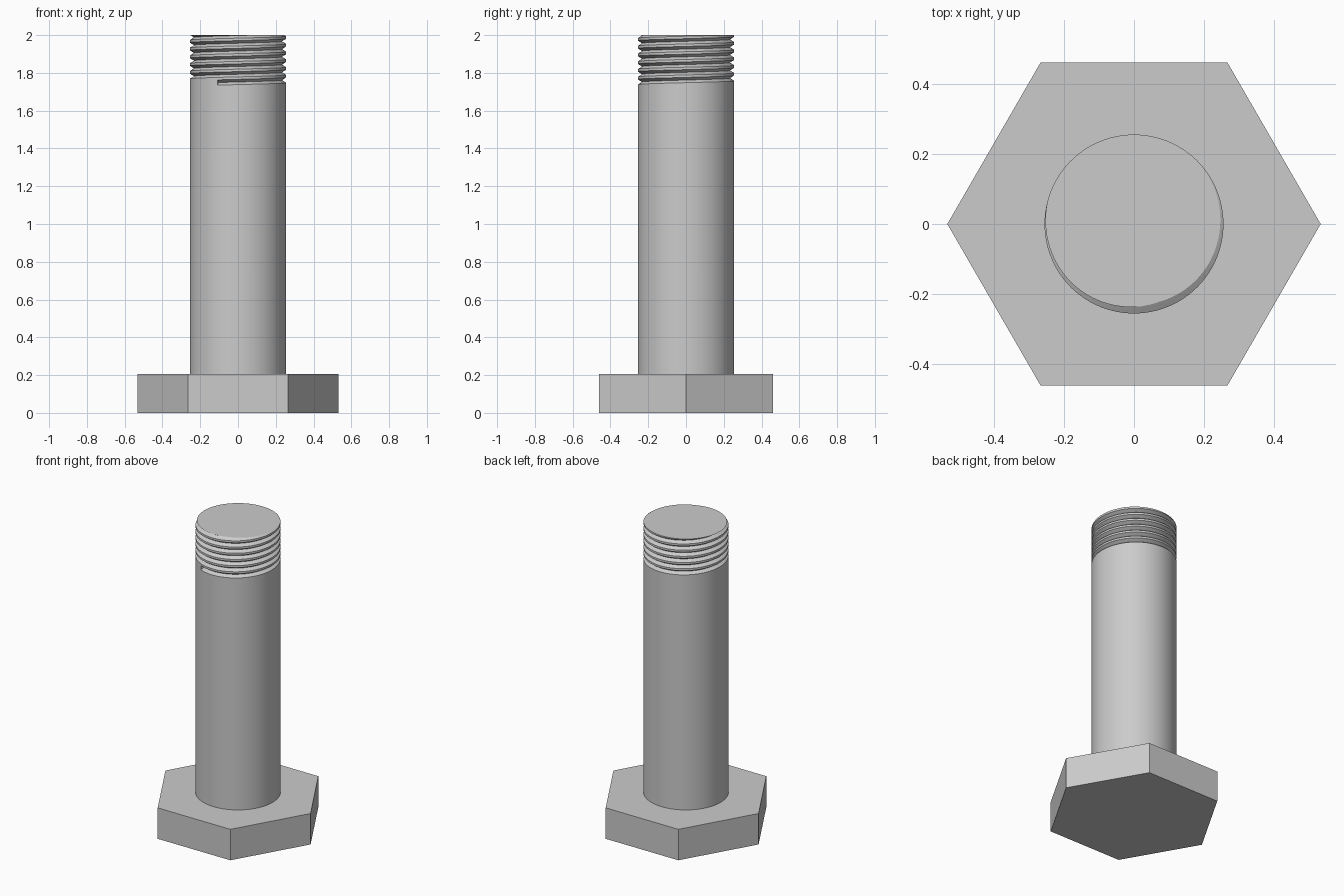
import bpy, bmesh, math

cube = bpy.data.objects.get("Cube")
if cube:
    bpy.data.objects.remove(cube, do_unlink=True)

steel = bpy.data.materials.new("grey_steel")
GREY = (0.6, 0.6, 0.6, 1)
steel.diffuse_color = GREY
steel.use_nodes = True
steel.node_tree.nodes["Principled BSDF"].inputs["Base Color"].default_value = GREY

# Hexagonal head
HEAD_TOP = 0.205
bpy.ops.mesh.primitive_cylinder_add(vertices=6, radius=0.532, depth=HEAD_TOP,
                                    location=(0, 0, HEAD_TOP / 2), rotation=(0, 0, math.pi / 6))
head = bpy.context.object
head.name = "hex_head"
head.data.materials.append(steel)

# Shank with a helical V groove that runs out through the end
RADIUS, DEPTH, TOP = 0.255, 0.022, 2.0
PITCH, GROOVE, START_Z = 0.041, 0.028, 1.735
START_ANGLE = math.radians(-115.5)
SIDES, TURNS = 96, 8

bm = bmesh.new()


def point(angle, radius, z):
    return bm.verts.new((radius * math.cos(angle), radius * math.sin(angle), z))


columns = []
for i in range(SIDES):
    angle = START_ANGLE + math.tau * i / SIDES
    column = [point(angle, RADIUS, HEAD_TOP - 0.02)]
    for k in range(TURNS + 1):
        z = START_Z + PITCH * (k + i / SIDES)
        column += [point(angle, RADIUS, z),
                   point(angle, RADIUS - DEPTH, z + GROOVE / 2),
                   point(angle, RADIUS, z + GROOVE)]
    columns.append(column)

first, last = columns[0], columns[-1]
for a, b in zip(columns, columns[1:]):
    for j in range(len(a) - 1):
        bm.faces.new((a[j], b[j], b[j + 1], a[j + 1]))

# Closing strip joins each turn to the next one up
bm.faces.new((last[0], first[0], first[1], first[3], first[4], last[1]))
for j in range(1, len(last) - 4):
    bm.faces.new((last[j], first[j + 3], first[j + 4], last[j + 1]))
# Blunt wall where the groove starts
bm.faces.new((first[1], first[2], first[3]))
bm.faces.new([c[0] for c in reversed(columns)])

# Trim flat at the end and cap it
cut = bmesh.ops.bisect_plane(bm, geom=bm.verts[:] + bm.edges[:] + bm.faces[:],
                             plane_co=(0, 0, TOP), plane_no=(0, 0, 1), clear_outer=True)
rim = [e for e in cut["geom_cut"] if isinstance(e, bmesh.types.BMEdge)]
bmesh.ops.holes_fill(bm, edges=rim, sides=0)
bmesh.ops.recalc_face_normals(bm, faces=bm.faces[:])

mesh = bpy.data.meshes.new("threaded_shank")
bm.to_mesh(mesh)
bm.free()
mesh.materials.append(steel)
shank = bpy.data.objects.new("threaded_shank", mesh)
bpy.context.collection.objects.link(shank)

bpy.ops.object.select_all(action="DESELECT")
shank.select_set(True)
bpy.context.view_layer.objects.active = shank
bpy.ops.object.shade_smooth_by_angle(angle=math.radians(30))
